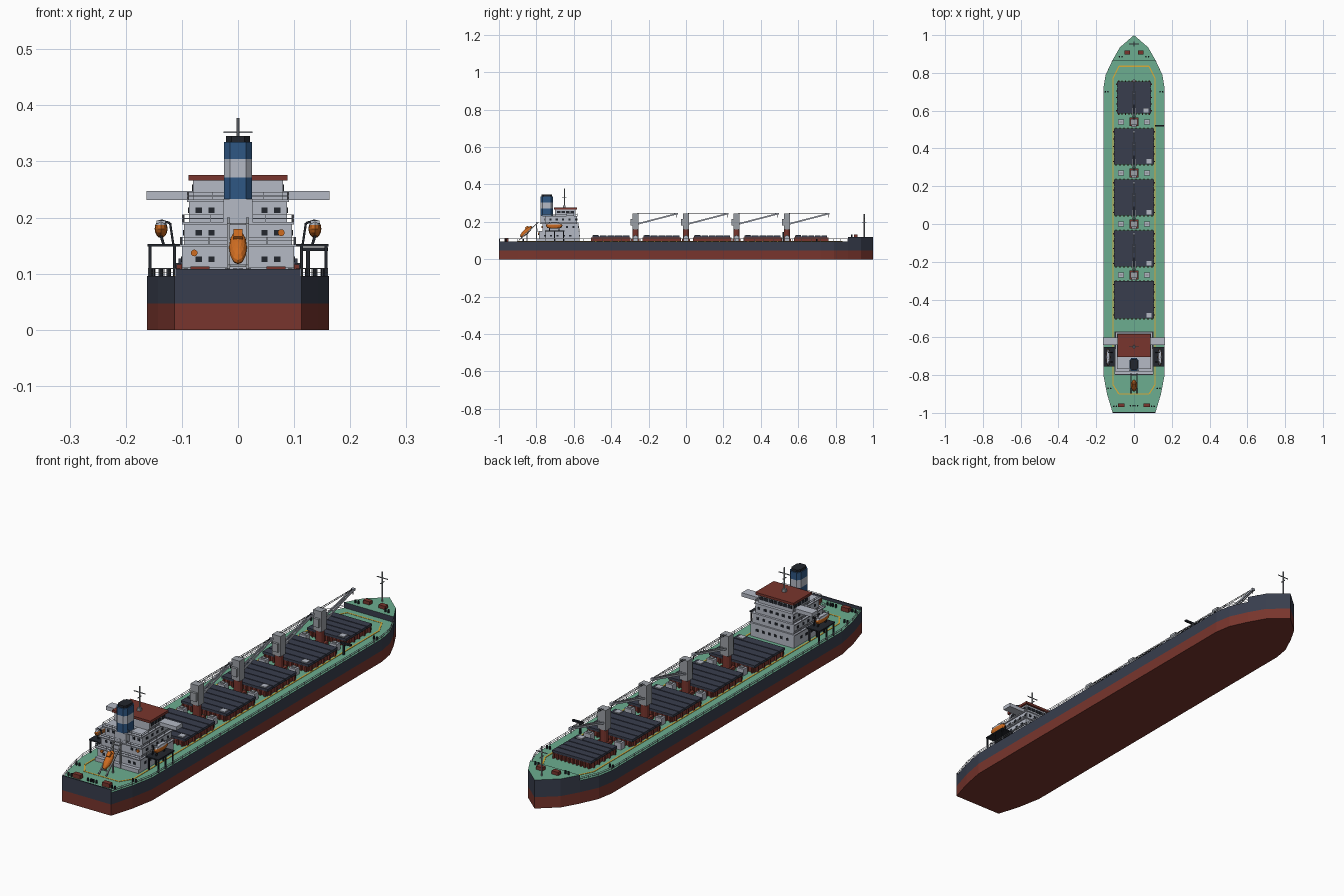
import bpy, bmesh, math
from mathutils import Vector, Matrix

old = bpy.data.objects.get("Cube")
if old:
    bpy.data.objects.remove(old, do_unlink=True)


def material(name, r, g, b):
    m = bpy.data.materials.new(name)
    m.use_nodes = True
    m.diffuse_color = (r, g, b, 1)
    m.node_tree.nodes["Principled BSDF"].inputs["Base Color"].default_value = (r, g, b, 1)
    return m


RED = material("oxide_red", .19, .036, .026)
NAVY = material("hull_navy", .04, .048, .075)
GREEN = material("deck_green", .15, .42, .28)
GREY = material("house_grey", .46, .49, .56)
STEEL = material("crane_grey", .33, .35, .38)
BLUE = material("funnel_blue", .028, .095, .23)
ORANGE = material("safety_orange", .62, .15, .015)
YELLOW = material("marking_yellow", .7, .42, .04)
BLACK = material("dark_fittings", .016, .019, .026)


class Part:
    """Collects simple solids into one object."""

    def __init__(self, name, *mats):
        self.name, self.mats, self.bm = name, mats, bmesh.new()

    def box(self, x0, x1, y0, y1, z0, z1):
        m = Matrix.Translation(((x0 + x1) / 2, (y0 + y1) / 2, (z0 + z1) / 2))
        m = m @ Matrix.Diagonal((x1 - x0, y1 - y0, z1 - z0, 1))
        bmesh.ops.create_cube(self.bm, size=1, matrix=m)

    def block(self, x, y, z0, w, d, h):
        self.box(x - w / 2, x + w / 2, y - d / 2, y + d / 2, z0, z0 + h)

    def beam(self, a, b, w, t=None):
        a, b = Vector(a), Vector(b)
        rot = (b - a).to_track_quat('Z', 'Y').to_matrix().to_4x4()
        m = Matrix.Translation((a + b) / 2) @ rot @ Matrix.Diagonal((w, t or w, (b - a).length, 1))
        bmesh.ops.create_cube(self.bm, size=1, matrix=m)

    def tube(self, x, y, z0, z1, r, n=10):
        bmesh.ops.create_cone(self.bm, cap_ends=True, segments=n, radius1=r, radius2=r,
                              depth=z1 - z0, matrix=Matrix.Translation((x, y, (z0 + z1) / 2)))

    def prism(self, outline, levels):
        rings = [[self.bm.verts.new((x, y, z)) for x, y in outline] for z in levels]
        n = len(outline)
        for lo, hi in zip(rings, rings[1:]):
            for i in range(n):
                j = (i + 1) % n
                self.bm.faces.new((lo[i], lo[j], hi[j], hi[i]))
        self.bm.faces.new(rings[0][::-1])
        self.bm.faces.new(rings[-1])

    def rail(self, pts, z, h=.013, step=.05):
        for (x0, y0), (x1, y1) in zip(pts, pts[1:]):
            n = max(1, round(math.hypot(x1 - x0, y1 - y0) / step))
            for k in (.5, 1):
                self.beam((x0, y0, z + h * k), (x1, y1, z + h * k), .0013)
            for i in range(n + 1):
                x, y = x0 + (x1 - x0) * i / n, y0 + (y1 - y0) * i / n
                self.beam((x, y, z), (x, y, z + h), .0015)

    def done(self, rule=None):
        bmesh.ops.recalc_face_normals(self.bm, faces=self.bm.faces)
        if rule:
            for f in self.bm.faces:
                f.material_index = rule(f)
        me = bpy.data.meshes.new(self.name)
        self.bm.to_mesh(me)
        self.bm.free()
        for m in self.mats:
            me.materials.append(m)
        ob = bpy.data.objects.new(self.name, me)
        bpy.context.collection.objects.link(ob)
        return ob


def both(side):
    return side + [(-x, y) for x, y in reversed(side) if x > 0]


DECK, FORE = .096, .119
side = [(.113, -1), (.143, -.9), (.162, -.8), (.162, .72), (.15, .79), (.115, .865), (.075, .935), (0, 1)]

# Hull, red below the waterline and green on deck
hull = Part("hull", RED, NAVY, GREEN)
hull.prism(both(side), (0, .047, DECK))
hull.done(lambda f: 2 if f.normal.z > .9 else int(f.calc_center_median().z > .047))
fore = Part("forecastle", NAVY, GREEN)
fore.prism(both(side[5:]), (DECK, FORE))
fore.done(lambda f: int(f.normal.z > .9))
bulwark = Part("stern_bulwark", NAVY)
bulwark.box(-.113, .113, -1, -.995, DECK, .108)
bulwark.done()
rails = Part("deck_railings", GREY)
for s in (1, -1):
    rails.rail([(s * (x - .002), y) for x, y in side[:6]], DECK)
rails.done()

# Painted walkway line
lines = Part("walkway_line", YELLOW)
path = both([(.08, -.9), (.112, -.85), (.112, .77), (.08, .835)])
for (x0, y0), (x1, y1) in zip(path, path[1:] + path[:1]):
    lines.beam((x0, y0, DECK), (x1, y1, DECK), .006, .002) if y0 == y1 else \
        lines.beam((x0, y0, DECK), (x1, y1, DECK), .006, .003)
lines.done()

# Cargo hatches
coaming, cover = Part("hatch_coamings", RED), Part("hatch_covers", NAVY)
lockers = Part("deck_lockers", GREY)
for y0, y1, w in ((.582, .757, .09), (.312, .508, .106), (.042, .238, .106),
                  (-.228, -.032, .106), (-.503, -.3, .106)):
    coaming.box(-w + .004, w - .004, y0 + .004, y1 - .004, DECK, .117)
    cover.box(-w + .002, w - .002, y0 + .002, y1 - .002, .117, .123)
    n = 5
    step = (y1 - y0) / n
    for i in range(n):
        cover.box(-w, w, y0 + i * step + .002, y0 + (i + 1) * step - .002, .117, .127)
        for s in (1, -1):
            coaming.block(s * w, y0 + (i + .5) * step, DECK, .008, .006, .02)
            coaming.block(s * w * (i + .5) / n, y0, DECK, .006, .008, .02)
            coaming.block(s * w * (i + .5) / n, y1, DECK, .006, .008, .02)
    lockers.block(w - .026, y0 + .02, .127, .026, .026, .004)
coaming.done()
cover.done()

# Deck cranes with jibs and hoist wires
base, tower = Part("crane_pedestals", RED), Part("crane_towers", STEEL)
jib, wire, vent = Part("crane_jibs", GREY), Part("crane_wires", BLACK), Part("vent_tops", STEEL)
for y in (-.27, 0, .27, .54):
    base.tube(0, y, DECK, .165, .017, 12)
    base.block(0, y, DECK, .05, .045, .012)
    tower.block(0, y, .16, .038, .034, .085)
    tower.block(0, y - .02, .18, .026, .014, .035)
    a, b = (.19, .243)
    for s in (1, -1):
        jib.beam((s * .009, y + .015, a), (s * .003, y + .22, b), .004, .008)
    for i in range(1, 6):
        t = i / 6
        jib.beam((-.009 + .006 * t, y + .015 + .205 * t, a + (b - a) * t),
                 (.009 - .006 * t, y + .015 + .205 * t, a + (b - a) * t), .004)
    jib.block(0, y + .22, .238, .012, .012, .01)
    for s in (1, -1):
        wire.beam((s * .004, y + .01, .246), (s * .002, y + .22, .246), .0015)
        lockers.block(s * .07, y, DECK, .032, .026, .028)
        vent.block(s * .07, y, .124, .016, .013, .005)
    wire.beam((0, y + .22, .24), (0, y + .22, .222), .002)
for p in (base, tower, jib, wire, vent, lockers):
    p.done()
davit = Part("supply_davit", BLACK)
davit.beam((.125, .52, DECK), (.125, .52, .145), .007)
davit.box(.112, .16, .515, .525, .14, .147)
davit.done()

# Accommodation block in stepped tiers
tiers = ((DECK, .15, .1, -.785, -.57), (.15, .19, .096, -.768, -.575),
         (.19, .23, .087, -.755, -.582), (.23, .267, .08, -.7, -.592))
house, glass = Part("accommodation_house", GREY), Part("house_windows", BLACK)
hrail = Part("house_railings", GREY)
for k, (z0, z1, w, y0, y1) in enumerate(tiers):
    house.box(-w, w, y0, y1, z0, z1)
    zc = (z0 + z1) / 2 + .003
    if k < 3:
        house.box(-w - .004, w + .004, y0 - .012, y1 + .002, z1 - .002, z1 + .002)
        hrail.rail([(w, y1), (w + .003, y0 - .01), (-w - .003, y0 - .01), (-w, y1)], z1 + .002)
        for s in (1, -1):
            for x in (.047, .07):
                glass.block(s * x, y0, zc - .005, .011, .004, .01)
            for i in range(5):
                glass.block(s * w, y0 + .03 + i * .034, zc - .005, .004, .011, .01)
        for i in range(6):
            glass.block((i - 2.5) * .028, y1, zc - .005, .011, .004, .01)
    else:
        for i in range(7):
            glass.block((i - 3) * .022, y1, .246, .018, .004, .013)
        for s in (1, -1):
            for i in range(4):
                glass.block(s * w, y1 - .016 - i * .024, .246, .004, .018, .013)
house.box(-.163, .163, -.64, -.6, .231, .247)
house.box(-.026, .026, -.778, -.7, .19, .233)
house.box(-.1, .1, -.8, -.78, DECK, .112)
house.done()
glass.done()
hrail.done()
roof = Part("bridge_roof", RED)
roof.box(-.088, .088, -.705, -.583, .266, .276)
roof.done()

# Funnel with a pale band and dark cap
funnel = Part("funnel", BLUE, GREY, BLACK)
c = both([(.014, -.778), (.025, -.766), (.025, -.722), (.014, -.71)])
funnel.prism(c, (.232, .271, .304, .335))
funnel.prism([(x * .85, -.744 + (y + .744) * .85) for x, y in c], (.335, .345))
funnel.done(lambda f: 2 if f.calc_center_median().z > .3351 else
            int(.272 < f.calc_center_median().z < .303))

# Masts
mast = Part("signal_masts", STEEL)
for y, z0, z1 in ((-.65, .276, .377), (.953, FORE, .243)):
    mast.tube(0, y, z0, z1, .003, 8)
    mast.beam((-.026, y, z1 - .025), (.026, y, z1 - .025), .003)
    mast.beam((0, y - .012, z1 - .045), (0, y + .012, z1 - .045), .003)
mast.block(0, -.65, .276, .014, .014, .012)
mast.done()

# Side lifeboats on their platforms
plat, boats = Part("boat_platforms", BLACK), Part("side_lifeboats", ORANGE, GREY)
for s in (1, -1):
    plat.box(min(s * .1, s * .161), max(s * .1, s * .161), -.755, -.65, .148, .153)
    for y in (-.75, -.703, -.655):
        for x in (.113, .157):
            plat.beam((s * x, y, DECK), (s * x, y, .15), .005)
    for y in (-.73, -.68):
        plat.beam((s * .132, y, .15), (s * .138, y, .17), .005)
        plat.beam((s * .115, y, .15), (s * .121, y, .19), .004)
        plat.beam((s * .121, y, .19), (s * .137, y, .195), .004)
    m = Matrix.Translation((s * .137, -.705, .18)) @ Matrix.Diagonal((.0115, .045, .0165, 1))
    bmesh.ops.create_uvsphere(boats.bm, u_segments=12, v_segments=8, radius=1, matrix=m)
    boats.block(s * .137, -.705, .189, .016, .06, .006)
plat.done()
boats.done(lambda f: int(f.calc_center_median().z > .1885))

# Stern free-fall lifeboat on its launching ramp
ramp = Part("launch_ramp", STEEL)
for s in (1, -1):
    ramp.beam((s * .017, -.895, .1), (s * .017, -.79, .198), .005)
    ramp.beam((s * .017, -.8, DECK), (s * .017, -.8, .2), .005)
    ramp.beam((s * .017, -.85, DECK), (s * .017, -.85, .142), .005)
for y in (-.88, -.84, -.8):
    ramp.beam((-.017, y, .1 + (y + .895) * .93), (.017, y, .1 + (y + .895) * .93), .004)
ramp.done()
boat = Part("stern_lifeboat", ORANGE)
tilt = Matrix.Translation((0, -.855, .147)) @ Matrix.Rotation(math.radians(43), 4, 'X')
bmesh.ops.create_uvsphere(boat.bm, u_segments=12, v_segments=8, radius=1,
                          matrix=tilt @ Matrix.Diagonal((.016, .042, .014, 1)))
bmesh.ops.create_cube(boat.bm, size=1, matrix=tilt @ Matrix.Translation((0, .018, .013))
                      @ Matrix.Diagonal((.016, .02, .012, 1)))
boat.done()
rings = Part("lifebuoys", ORANGE)
for x, y, z in ((-.078, -.788, .137), (.077, -.771, .173)):
    bmesh.ops.create_cone(rings.bm, cap_ends=True, segments=12, radius1=.006, radius2=.006, depth=.005,
                          matrix=Matrix.Translation((x, y, z)) @ Matrix.Rotation(math.pi / 2, 4, 'X'))
rings.done()

# Mooring winches and bollards
winch, bollard = Part("mooring_winches", RED), Part("bollards", BLACK)
for s in (1, -1):
    winch.block(s * .036, .908, FORE, .03, .02, .014)
    winch.block(s * .068, -.96, DECK, .034, .02, .017)
    for x, y, z in ((.012, -.962, DECK), (.1, -.965, DECK), (.13, -.87, DECK), (.145, .7, DECK), (.07, .885, FORE)):
        for d in (-.007, .007):
            bollard.tube(s * x + d, y, z, z + .013, .004, 8)
winch.done()
bollard.done()
